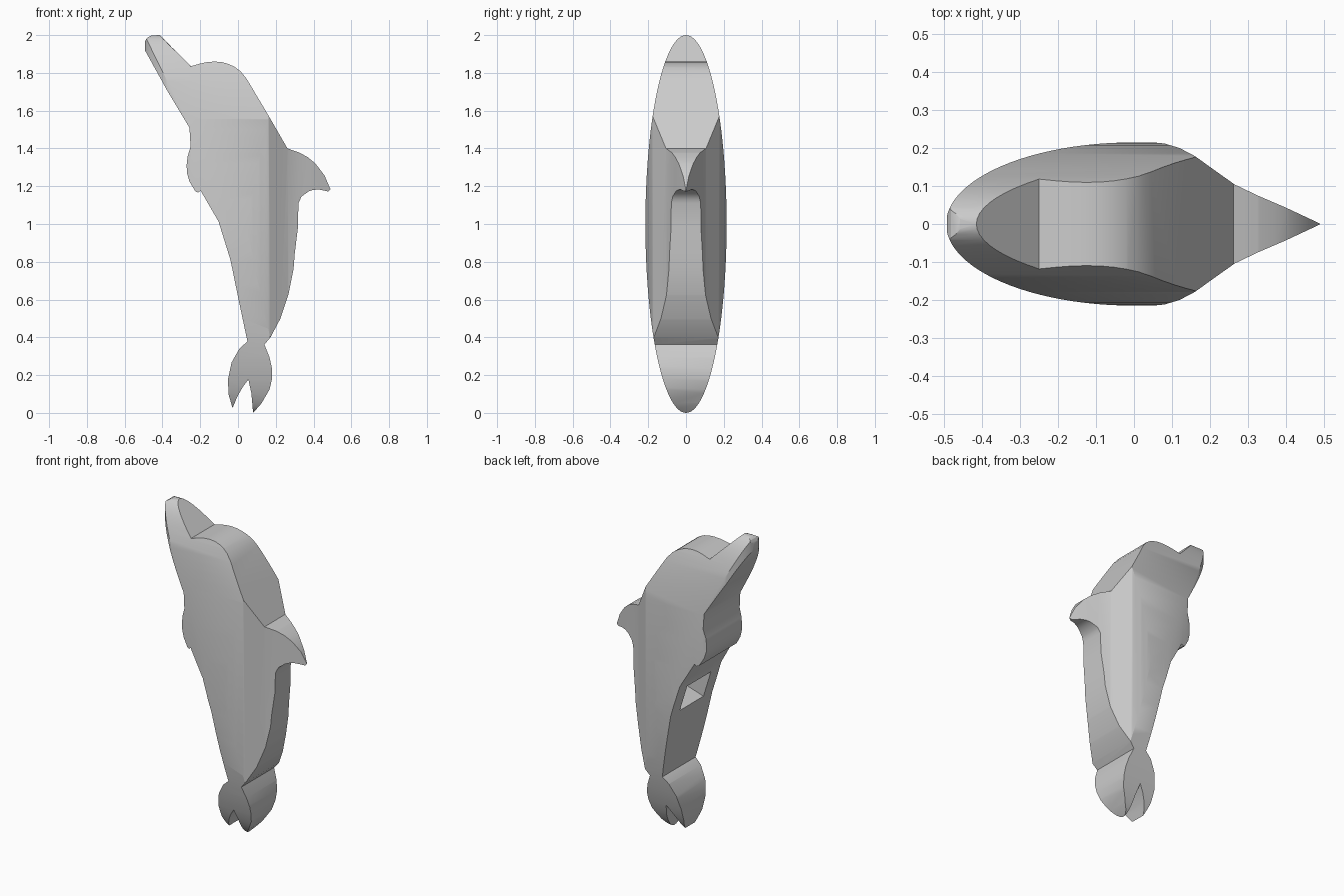
import bpy, bmesh, math

cube = bpy.data.objects.get("Cube")
if cube:
    bpy.data.objects.remove(cube, do_unlink=True)

grey = bpy.data.materials.new("soft_grey")
grey.use_nodes = True
grey.diffuse_color = (0.6, 0.6, 0.6, 1)
grey.node_tree.nodes["Principled BSDF"].inputs["Base Color"].default_value = (0.6, 0.6, 0.6, 1)


def prism(name, outline, place, lo, hi):
    """Extrude a 2D outline from lo to hi; place(a, b, depth) gives the 3D point."""
    bm = bmesh.new()
    n = len(outline)
    ends = [[bm.verts.new(place(a, b, d)) for a, b in outline] for d in (lo, hi)]
    bm.faces.new(ends[0])
    bm.faces.new(ends[1][::-1])
    for i in range(n):
        j = (i + 1) % n
        bm.faces.new((ends[0][i], ends[1][i], ends[1][j], ends[0][j]))
    bmesh.ops.recalc_face_normals(bm, faces=bm.faces)
    mesh = bpy.data.meshes.new(name)
    bm.to_mesh(mesh)
    bm.free()
    mesh.materials.append(grey)
    obj = bpy.data.objects.new(name, mesh)
    bpy.context.collection.objects.link(obj)
    return obj


def cut(target, cutter, operation):
    """Apply a boolean and discard the cutter."""
    cutter.hide_render = True
    mod = target.modifiers.new("cut", 'BOOLEAN')
    mod.operation = operation
    mod.solver = 'EXACT'
    mod.object = cutter
    bpy.ops.object.select_all(action='DESELECT')
    bpy.context.view_layer.objects.active = target
    target.select_set(True)
    bpy.ops.object.modifier_apply(modifier=mod.name)
    bpy.data.objects.remove(cutter, do_unlink=True)


# Side silhouette, clockwise from the beak tip (x, z)
head = [(-.493, 1.92), (-.493, 1.965), (-.482, 1.985), (-.458, 1.998), (-.415, 2.0),
        (-.40, 1.985), (-.25, 1.835), (-.205, 1.848), (-.165, 1.857), (-.125, 1.86),
        (-.085, 1.857), (-.05, 1.847), (-.018, 1.832), (.012, 1.81), (.045, 1.77), (.155, 1.585)]
fin = [(.262, 1.40), (.325, 1.378), (.37, 1.353), (.41, 1.32), (.458, 1.257), (.49, 1.183),
       (.479, 1.172), (.431, 1.182), (.40, 1.181), (.373, 1.172), (.336, 1.145), (.32, 1.11)]
back = [(.317, .98), (.30, .84), (.294, .76), (.267, .627), (.225, .5), (.172, .4)]
tail = [(.14, .362), (.167, .294), (.18, .235), (.18, .18), (.167, .124), (.124, .05),
        (.08, 0), (.071, .103), (.055, .177), (.024, .135), (-.003, .087), (-.029, .026),
        (-.05, .098), (-.053, .177), (-.034, .267), (.008, .341), (.05, .378)]
belly = [(.003, .6), (-.04, .81), (-.103, 1.013), (-.198, 1.177)]
flipper = [(-.21, 1.167), (-.225, 1.172), (-.257, 1.225), (-.27, 1.27), (-.272, 1.31),
           (-.267, 1.357), (-.251, 1.41), (-.257, 1.51), (-.378, 1.712)]
side_plane = lambda a, b, d: (a, d, b)
body = prism("dolphin_body", head + fin + back + tail + belly + flipper, side_plane, -.3, .3)

# Round the body end to end with an ellipse
steps = 96
ellipse = [(.215 * math.sin(2 * math.pi * i / steps), 1 - math.cos(2 * math.pi * i / steps))
           for i in range(steps)]
cut(body, prism("end_ellipse", ellipse, lambda a, b, d: (d, a, b), -.7, .7), 'INTERSECT')

# Plan outline: half ellipse at the beak side, tapering to the fin tip
taper = [(.04, .216), (.08, .212), (.12, .200), (.16, .179), (.22, .136), (.265, .104),
         (.33, .073), (.40, .043), (.46, .015)]
nose = [(-.495 * math.sin(t), .215 * math.cos(t))
        for t in (math.pi * i / 48 for i in range(49))]
plan = nose + [(x, -y) for x, y in taper] + [(.492, 0)] + taper[::-1]
cut(body, prism("plan_outline", plan, lambda a, b, d: (a, b, d), -.2, 2.2), 'INTERSECT')

# Square pocket sunk into the belly
pocket = [(-.088, .795), (.103, .854), (.05, 1.024), (-.141, .965)]
cut(body, prism("belly_pocket", pocket, side_plane, -.12, .12), 'DIFFERENCE')

# Smooth the curves, keep the cut edges crisp
bpy.ops.object.select_all(action='DESELECT')
body.select_set(True)
bpy.context.view_layer.objects.active = body
bpy.ops.object.shade_smooth_by_angle(angle=math.radians(30))
